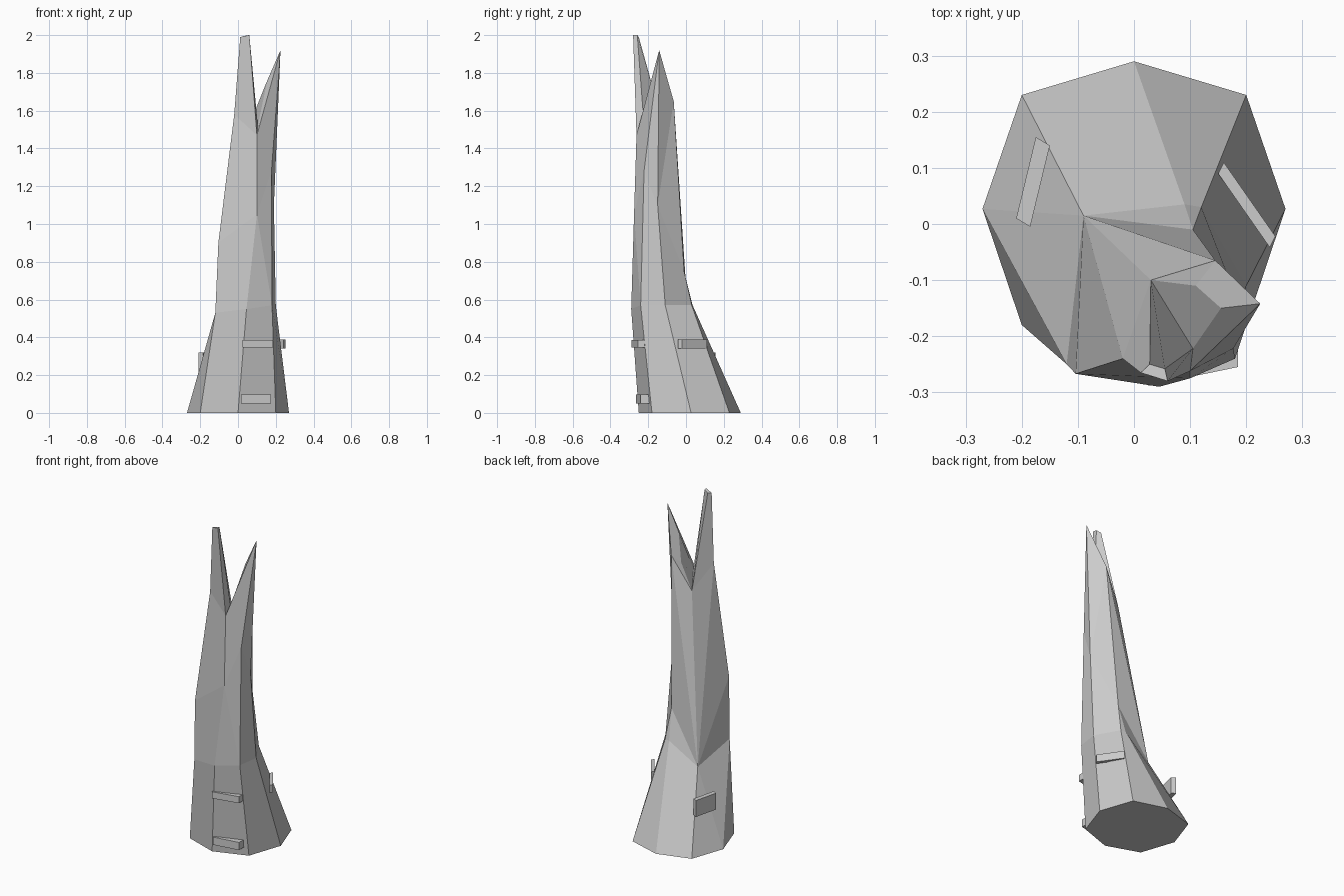
import bpy, bmesh
from mathutils import Matrix, Vector

cube = bpy.data.objects.get("Cube")
if cube:
    bpy.data.objects.remove(cube)

grey = bpy.data.materials.new("weathered_grey")
grey.use_nodes = True
grey.diffuse_color = (0.6, 0.6, 0.6, 1)
grey.node_tree.nodes["Principled BSDF"].inputs["Base Color"].default_value = grey.diffuse_color


def make_object(name, bm):
    """Turn a bmesh into a flat shaded grey object."""
    bmesh.ops.recalc_face_normals(bm, faces=bm.faces[:])
    mesh = bpy.data.meshes.new(name)
    bm.to_mesh(mesh)
    bm.free()
    mesh.materials.append(grey)
    obj = bpy.data.objects.new(name, mesh)
    bpy.context.collection.objects.link(obj)


# Corner points of the hollow broken trunk, grouped by height
points = {
    # splayed foot
    "foot_back": (0, .29, 0), "foot_front": (0, -.25, 0),
    # waist
    "waist_back": (.09, .035, .57), "waist_back_right": (.12, .03, .57),
    "waist_right": (.2, -.11, .57), "waist_front_right": (.18, -.24, .57),
    "waist_front": (.045, -.29, .55), "waist_front_left": (-.12, -.25, .53),
    "waist_left": (-.09, .015, .45),
    # middle
    "mid_back": (.105, -.01, .75), "mid_right": (.19, -.15, 1.1),
    "mid_front_right": (.177, -.222, 1.28), "mid_front": (.1, -.275, 1.05),
    "mid_left": (-.104, -.267, .9),
    # torn rim
    "notch_back": (.03, -.1, 1.45), "notch_front": (.1, -.262, 1.47),
    "notch_inner": (.105, -.222, 1.52), "shoulder_left": (-.02, -.24, 1.58),
    "shoulder_back": (.145, -.065, 1.65), "lip_low": (.11, -.11, 1.6),
    "lip_high": (.155, -.15, 1.76), "low_tip": (.225, -.142, 1.92),
    # blunt end of the tall splinter
    "tip_left": (.012, -.265, 1.99), "tip_back": (.028, -.25, 1.99),
    "tip_right": (.055, -.258, 2), "tip_front": (.06, -.28, 2),
}
# The foot is symmetrical, so mirror its side corners
for label, x, y in (("back", .2, .23), ("side", .27, .027), ("front", .2, -.18)):
    points["foot_right_" + label] = (x, y, 0)
    points["foot_left_" + label] = (-x, y, 0)

# Flat ground face
foot_ring = ["foot_back", "foot_right_back", "foot_right_side", "foot_right_front",
             "foot_front", "foot_left_front", "foot_left_side", "foot_left_back"]

# Flared root faces
root_faces = [
    "foot_back foot_right_back waist_back_right waist_back",
    "foot_right_back foot_right_side waist_right waist_back_right",
    "foot_right_side foot_right_front waist_front_right waist_right",
    "foot_right_front foot_front waist_front waist_front_right",
    "foot_front foot_left_front waist_front_left waist_front",
    "foot_left_front foot_left_side waist_front_left",
    "foot_left_side waist_left waist_front_left",
    "foot_left_side foot_left_back waist_left",
    "foot_left_back foot_back waist_back waist_left",
]

# Outer bark above the waist
bark_faces = [
    "waist_back waist_back_right mid_back",
    "waist_back_right waist_right mid_right mid_back",
    "waist_right waist_front_right mid_front_right mid_right",
    "waist_front_right mid_front mid_front_right",
    "waist_front_right waist_front mid_front",
    "waist_front waist_front_left mid_left mid_front",
    "waist_front_left waist_left mid_left",
    "waist_left waist_back mid_back",
    "waist_left mid_back shoulder_back",
    "waist_left shoulder_back notch_back",
    "waist_left notch_back shoulder_left",
    "waist_left shoulder_left mid_left",
    "mid_back mid_right shoulder_back",
    "mid_right low_tip shoulder_back",
    "mid_right mid_front_right low_tip",
    "mid_front_right mid_front notch_front low_tip",
    "mid_front mid_left shoulder_left notch_front",
]

# Tall splinter and the torn hollow
splinter_faces = [
    "shoulder_left notch_front tip_front tip_left",
    "shoulder_left notch_back tip_back tip_left",
    "notch_back notch_inner tip_right tip_back",
    "notch_inner notch_front tip_front tip_right",
    "tip_left tip_back tip_right tip_front",
    "notch_back shoulder_back lip_low",
    "shoulder_back low_tip lip_high lip_low",
    "notch_back lip_low lip_high notch_inner",
    "notch_inner lip_high low_tip notch_front",
]

bm = bmesh.new()
corner = {label: bm.verts.new(co) for label, co in points.items()}
bm.faces.new([corner[label] for label in foot_ring])
for face in root_faces + bark_faces + splinter_faces:
    bm.faces.new([corner[label] for label in face.split()])
make_object("broken_trunk", bm)


def bark_shelf(name, start, end, inward, low, high):
    """A small slab between two outer plan points, sunk into the trunk."""
    a, b, depth = (Vector((*p, 0)) for p in (start, end, inward))
    up = Vector((0, 0, high - low))
    axes = Matrix((b - a, depth, up)).transposed().to_4x4()
    centre = (a + b + depth + up) / 2 + Vector((0, 0, low))
    bm = bmesh.new()
    bmesh.ops.create_cube(bm, size=1, matrix=Matrix.Translation(centre) @ axes)
    make_object(name, bm)


# Shelves of bark on the front, right and left
bark_shelf("front_lower_shelf", (.015, -.265), (.175, -.24), (0, .05), .05, .097)
bark_shelf("front_upper_shelf", (.025, -.288), (.185, -.255), (0, .05), .345, .385)
bark_shelf("left_side_shelf", (.16, .11), (.252, -.022), (-.01, -.02), .342, .388)
bark_shelf("right_side_shelf", (-.175, .155), (-.21, .01), (.025, -.015), .22, .32)
